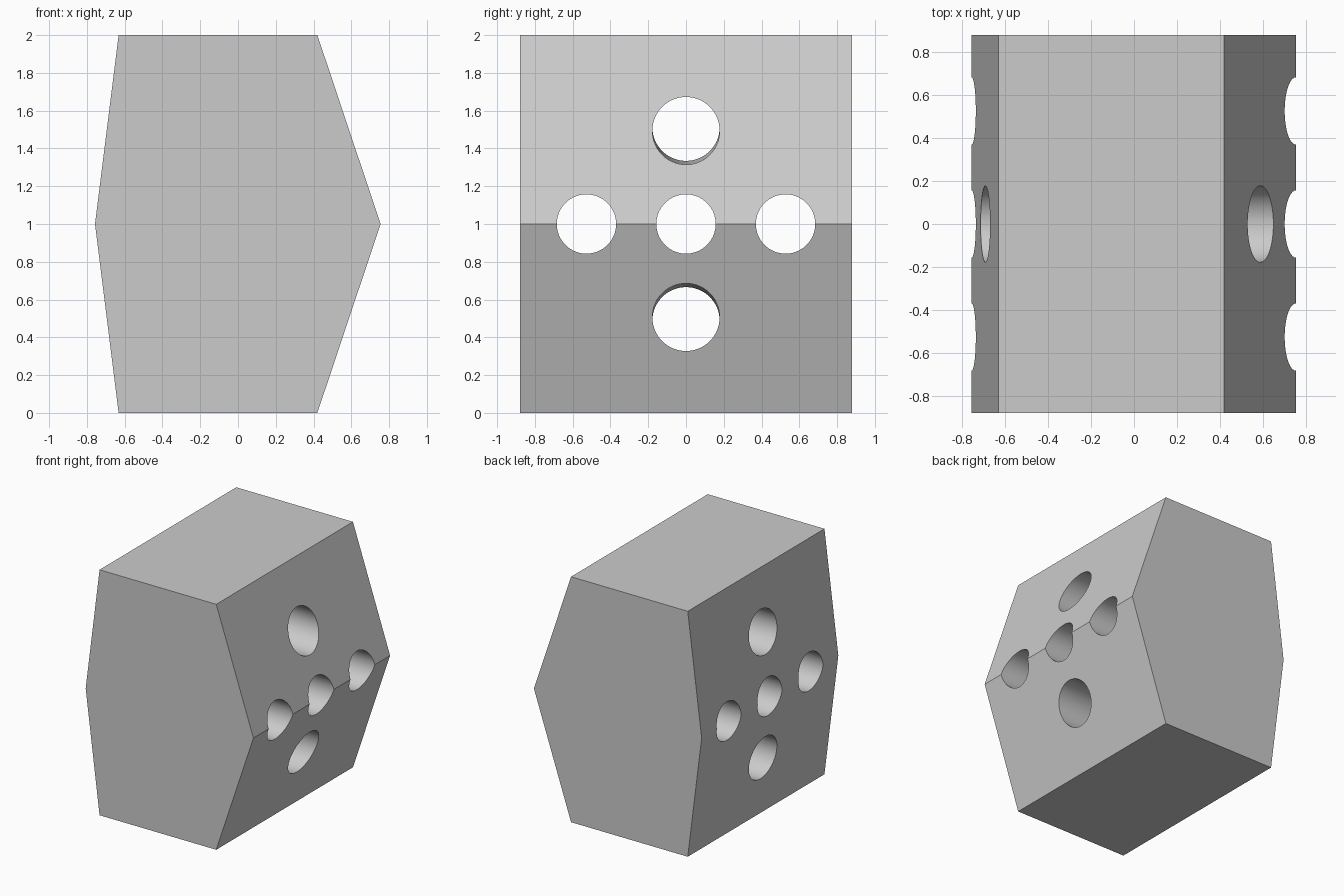
import bpy, bmesh, math
from mathutils import Vector

cube = bpy.data.objects.get("Cube")
if cube:
    bpy.data.objects.remove(cube, do_unlink=True)

# Single grey finish
GREY = (0.6, 0.6, 0.6, 1.0)
grey = bpy.data.materials.new("light grey")
grey.use_nodes = True
grey.diffuse_color = GREY
grey.node_tree.nodes["Principled BSDF"].inputs["Base Color"].default_value = GREY


def make_object(name, bm):
    bmesh.ops.recalc_face_normals(bm, faces=bm.faces)
    mesh = bpy.data.meshes.new(name)
    bm.to_mesh(mesh)
    bm.free()
    mesh.materials.append(grey)
    obj = bpy.data.objects.new(name, mesh)
    bpy.context.collection.objects.link(obj)
    return obj


# Block: lopsided hexagonal profile extruded from front to back
HALF_DEPTH = 0.88
profile = [(-0.632, 0), (0.42, 0), (0.755, 1), (0.42, 2), (-0.632, 2), (-0.757, 1)]
bm = bmesh.new()
face = bm.faces.new([bm.verts.new((x, -HALF_DEPTH, z)) for x, z in profile])
extruded = bmesh.ops.extrude_face_region(bm, geom=[face])["geom"]
moved = [v for v in extruded if isinstance(v, bmesh.types.BMVert)]
bmesh.ops.translate(bm, verts=moved, vec=(0, 2 * HALF_DEPTH, 0))
block = make_object("block", bm)

# Bores: three straight ones in a row, two slightly tilted above and below
# Each is (y, z, radius, rise toward the model's right per unit length)
bores = [(y, 1.0, 0.157, 0.0) for y in (-0.527, 0.0, 0.527)]
bores += [(0.0, 1 + s * 0.502, 0.178, s * 0.0145) for s in (-1, 1)]

for i, (y, z, radius, rise) in enumerate(bores):
    bm = bmesh.new()
    bmesh.ops.create_cone(bm, cap_ends=True, segments=96, radius1=radius,
                          radius2=radius, depth=2.4)
    cutter = make_object(f"bore_cutter_{i + 1}", bm)
    cutter.location = (0, y, z)
    cutter.rotation_mode = 'QUATERNION'
    cutter.rotation_quaternion = Vector((-1, 0, rise)).to_track_quat('Z', 'Y')
    cutter.hide_render = True
    cutter.hide_viewport = False
    cutter.display_type = 'WIRE'
    mod = block.modifiers.new(f"bore_{i + 1}", 'BOOLEAN')
    mod.operation = 'DIFFERENCE'
    mod.solver = 'EXACT'
    mod.object = cutter

# Bake the bores and remove the cutters
bpy.ops.object.select_all(action='DESELECT')
block.select_set(True)
bpy.context.view_layer.objects.active = block
for mod in list(block.modifiers):
    cutter = mod.object
    bpy.ops.object.modifier_apply(modifier=mod.name)
    bpy.data.objects.remove(cutter, do_unlink=True)

# Smooth bore walls, sharp block edges
bpy.ops.object.shade_smooth_by_angle(angle=math.radians(6))
